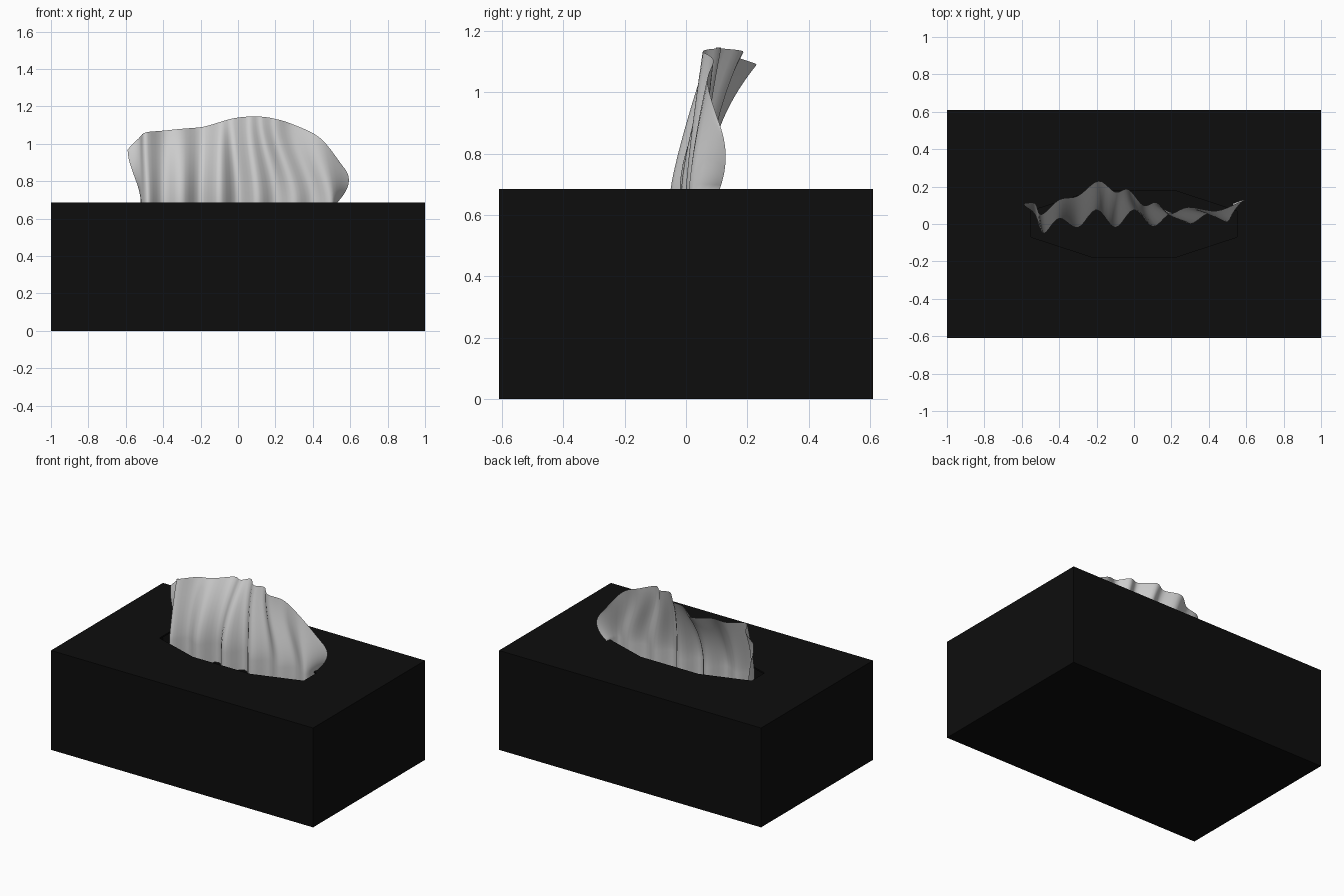
import bpy, bmesh
from mathutils import Vector

if "Cube" in bpy.data.objects:
    bpy.data.objects.remove(bpy.data.objects["Cube"])

W, D, H = 1.0, 0.61, 0.685   # half width, half depth, height


def make_object(name, bm):
    mesh = bpy.data.meshes.new(name)
    bm.to_mesh(mesh)
    bm.free()
    ob = bpy.data.objects.new(name, mesh)
    bpy.context.collection.objects.link(ob)
    return ob


# Box: thin card shell with an eight-sided opening in the lid
bm = bmesh.new()
rect = [(-W, -D), (W, -D), (W, D), (-W, D)]
low = [bm.verts.new((x, y, 0)) for x, y in rect]
top = [bm.verts.new((x, y, H)) for x, y in rect]
front = [(-0.55, -0.07), (-0.22, -0.178), (0.22, -0.178), (0.55, -0.07)]
slot = front + [(-x, -y) for x, y in front]
rim = [bm.verts.new((x, y, H)) for x, y in slot]
bm.faces.new(low[::-1])
for i in range(4):
    j = (i + 1) % 4
    bm.faces.new((low[i], low[j], top[j], top[i]))
bm.faces.new((top[0], top[1], rim[3], rim[2], rim[1], rim[0]))
bm.faces.new((top[1], top[2], rim[4], rim[3]))
bm.faces.new((top[2], top[3], rim[7], rim[6], rim[5], rim[4]))
bm.faces.new((top[3], top[0], rim[0], rim[7]))
bmesh.ops.recalc_face_normals(bm, faces=bm.faces)
box = make_object("box", bm)
shell = box.modifiers.new("card", 'SOLIDIFY')
shell.thickness = 0.01
shell.offset = -1
black = bpy.data.materials.new("black_card")
black.diffuse_color = (0.004, 0.004, 0.004, 1)
black.use_nodes = True
black.node_tree.nodes["Principled BSDF"].inputs["Base Color"].default_value = black.diffuse_color
box.data.materials.append(black)

# Tissue: pleat columns as (x, y) at the slot and (x, y, z) at the free edge
COLS = [
    (-0.52, 0.06, -0.59, 0.11, 0.97), (-0.515, 0.01, -0.53, 0.11, 1.03),
    (-0.48, -0.05, -0.495, 0.05, 1.06), (-0.40, 0.03, -0.40, 0.13, 1.07),
    (-0.30, -0.02, -0.30, 0.15, 1.08), (-0.20, 0.075, -0.19, 0.23, 1.09),
    (-0.10, -0.02, -0.10, 0.17, 1.115), (0.00, 0.075, -0.03, 0.185, 1.135),
    (0.10, -0.015, 0.05, 0.10, 1.145), (0.20, 0.055, 0.12, 0.115, 1.145),
    (0.30, 0.0, 0.19, 0.055, 1.135), (0.40, 0.055, 0.29, 0.09, 1.105),
    (0.50, 0.01, 0.44, 0.07, 1.03), (0.53, 0.11, 0.56, 0.115, 0.88),
]
ROWS, STEPS = 16, 5


def catmull(p, i, t):
    a, b = p[max(i - 1, 0)], p[i]
    c, d = p[i + 1], p[min(i + 2, len(p) - 1)]
    return b + 0.5 * t * (c - a + t * (2 * a - 5 * b + 4 * c - d
                                       + t * (3 * (b - c) + d - a)))


def column_point(k, t):
    xb, yb, xt, yt, zt = COLS[k]
    s = t * t * (3 - 2 * t)
    lean = t ** (1.2 + 5 * max(0, yt - 0.05))
    x, y = xb + (xt - xb) * s, yb + (yt - yb) * lean
    if k == len(COLS) - 1:               # flared right edge
        x += 0.18 * t * (1 - t)
        y += 0.07 * t * (1 - t)
    return Vector((x, y, H + (zt - H) * t))


bm = bmesh.new()
grid = []
for r in range(-1, ROWS + 1):
    t = max(r, 0) / ROWS
    ctrl = [column_point(k, t) for k in range(len(COLS))]
    line = [catmull(ctrl, i, s / STEPS)
            for i in range(len(ctrl) - 1) for s in range(STEPS)] + [ctrl[-1]]
    drop = Vector((0, 0, 0.13 if r < 0 else 0))   # part hidden in the box
    grid.append([bm.verts.new(p - drop) for p in line])
for lo, hi in zip(grid, grid[1:]):
    for i in range(len(lo) - 1):
        bm.faces.new((lo[i], lo[i + 1], hi[i + 1], hi[i]))
for f in bm.faces:
    f.smooth = True
tissue = make_object("tissue", bm)
